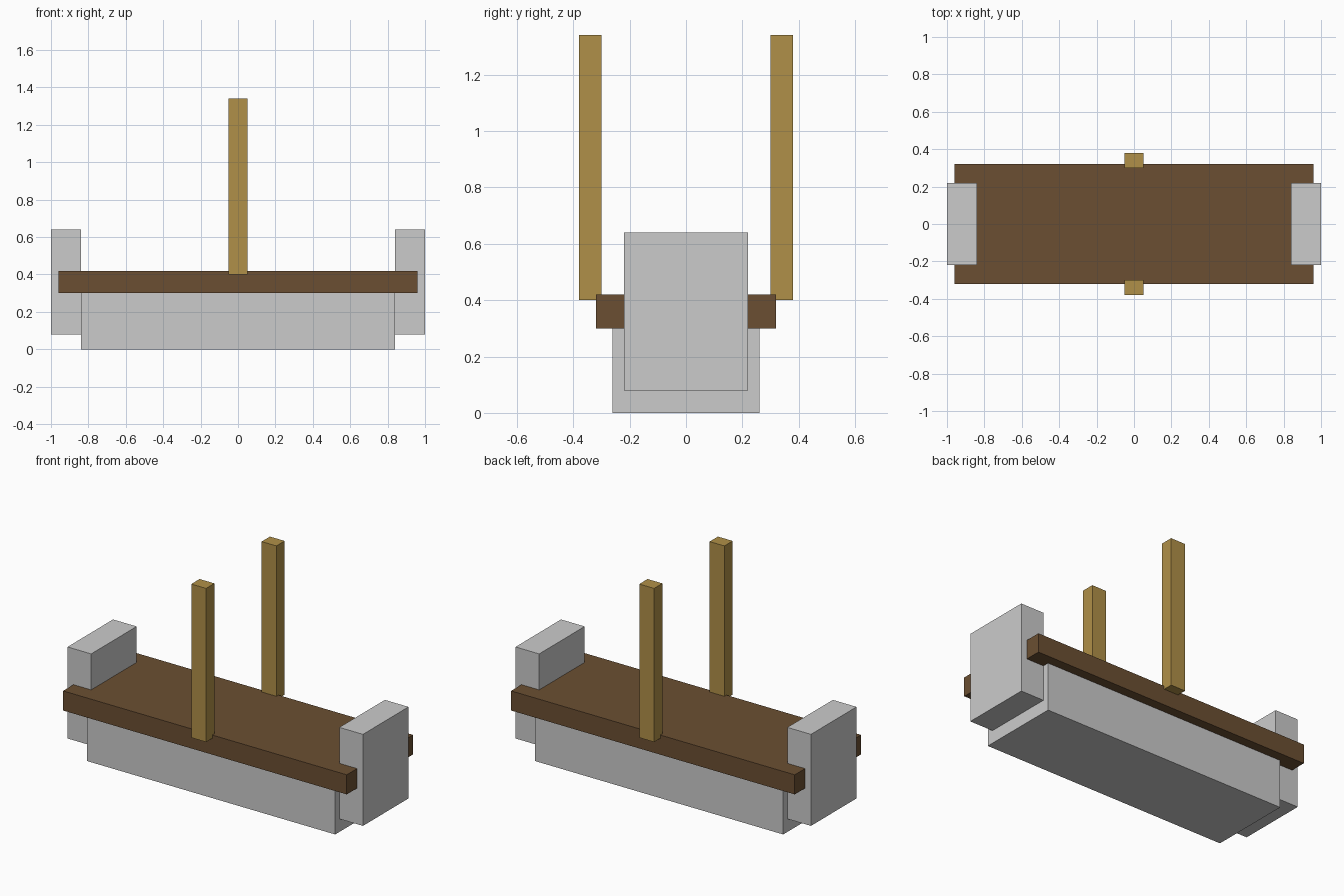
import bpy

if "Cube" in bpy.data.objects:
    bpy.data.objects.remove(bpy.data.objects["Cube"])


def material(name, rgb):
    mat = bpy.data.materials.new(name)
    mat.diffuse_color = (*rgb, 1.0)
    mat.use_nodes = True
    mat.node_tree.nodes["Principled BSDF"].inputs["Base Color"].default_value = mat.diffuse_color
    return mat


def box(name, x, y, z, mat=None):
    """Box from (min, max) ranges on each axis."""
    ranges = (x, y, z)
    bpy.ops.mesh.primitive_cube_add(size=1, location=[(a + b) / 2 for a, b in ranges])
    obj = bpy.context.object
    obj.name = name
    obj.scale = [b - a for a, b in ranges]
    bpy.ops.object.transform_apply(location=False, rotation=False, scale=True)
    if mat:
        obj.data.materials.append(mat)
    return obj


dark_wood = material("dark_wood", (0.147, 0.078, 0.032))
light_wood = material("light_wood", (0.434, 0.279, 0.065))

# Body under the deck
box("base", (-0.84, 0.84), (-0.26, 0.26), (0.0, 0.30))

# Wide plank deck
box("deck", (-0.96, 0.96), (-0.32, 0.32), (0.30, 0.42), dark_wood)

# Mirrored end blocks and upright posts
for s, end, side in ((-1, "left", "front"), (1, "right", "back")):
    box(f"{end}_end_block", sorted((s * 0.84, s * 1.0)), (-0.22, 0.22), (0.08, 0.64))
    box(f"{side}_post", (-0.05, 0.05), sorted((s * 0.30, s * 0.38)), (0.40, 1.34), light_wood)
